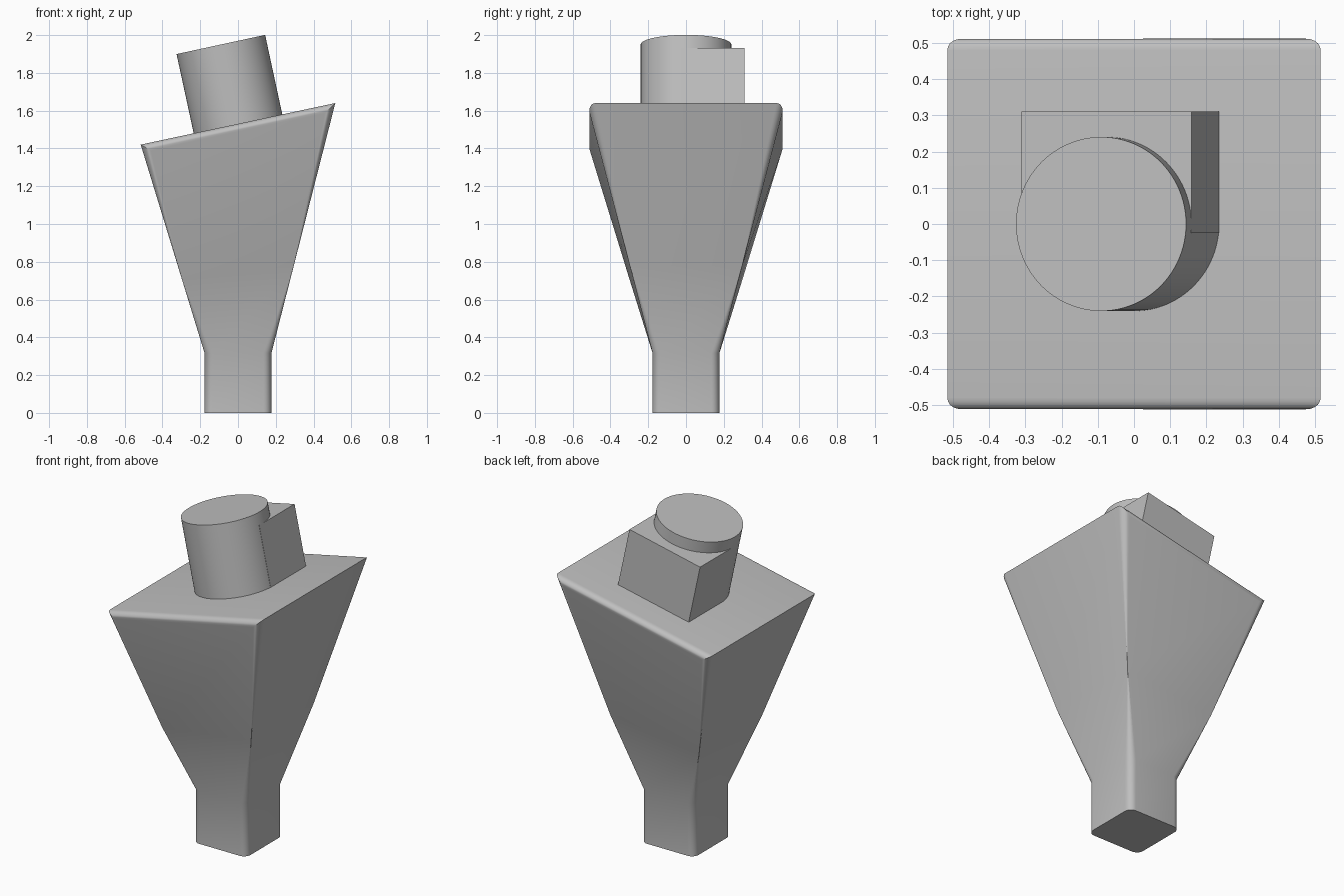
import bpy, bmesh
from math import radians
from mathutils import Matrix, Vector

cube = bpy.data.objects.get("Cube")
if cube:
    bpy.data.objects.remove(cube, do_unlink=True)

grey = bpy.data.materials.new("light_grey")
grey.use_nodes = True
colour = (0.52, 0.52, 0.52, 1)
grey.diffuse_color = colour
grey.node_tree.nodes["Principled BSDF"].inputs["Base Color"].default_value = colour


def finish(name, bm):
    bmesh.ops.recalc_face_normals(bm, faces=bm.faces[:])
    mesh = bpy.data.meshes.new(name)
    bm.to_mesh(mesh)
    bm.free()
    mesh.materials.append(grey)
    obj = bpy.data.objects.new(name, mesh)
    bpy.context.collection.objects.link(obj)
    bpy.ops.object.select_all(action='DESELECT')
    obj.select_set(True)
    bpy.context.view_layer.objects.active = obj
    bpy.ops.object.shade_smooth_by_angle(angle=radians(30))
    return obj


def square(half, z):
    return [Vector((x * half, y * half, z)) for x, y in ((-1, -1), (1, -1), (1, 1), (-1, 1))]


# Neck and flared body with a slanted top
neck = square(0.177, 0.315)
top = [Vector((p.x, p.y, 1.42 if p.x < 0 else 1.64)) for p in square(0.515, 0)]
for p in top:
    p.y *= 1.012
middle = [a.lerp(b, 0.35) for a, b in zip(neck, top)]
bm = bmesh.new()
rings = [[bm.verts.new(p) for p in ring] for ring in (square(0.177, 0), neck, middle, top)]
for low, high in zip(rings, rings[1:]):
    for i in range(4):
        j = (i + 1) % 4
        bm.faces.new((low[i], low[j], high[j], high[i]))
bm.faces.new(rings[0][::-1])
bm.faces.new(rings[-1])

# Round the four corner edges and the front and back top edges
rounded = [bm.edges.get((low[i], high[i]))
           for low, high in zip(rings, rings[1:]) for i in range(4)]
rim = rings[-1]
rounded += [bm.edges.get((rim[0], rim[1])), bm.edges.get((rim[2], rim[3]))]
bmesh.ops.bevel(bm, geom=rounded, offset=0.042, offset_type='OFFSET',
                segments=6, profile=0.5, affect='EDGES', clamp_overlap=False)
finish("flared_body", bm)

# Parts standing square on the slanted top
slant = Matrix.Translation((0, 0, 1.53)) @ Matrix.Rotation(radians(-12.2), 4, 'Y')
sink = 0.02

# Round post
height = 0.43
bm = bmesh.new()
bmesh.ops.create_cone(bm, cap_ends=True, segments=96, radius1=0.24, radius2=0.24,
                      depth=height + sink,
                      matrix=slant @ Matrix.Translation((0, 0, (height - sink) / 2)))
finish("round_post", bm)

# Square block behind the post
height, front, back = 0.36, -0.025, 0.31
bm = bmesh.new()
size = Matrix.Diagonal((0.48, back - front, height + sink, 1))
bmesh.ops.create_cube(bm, size=1, matrix=slant @ Matrix.Translation(
    (0, (front + back) / 2, (height - sink) / 2)) @ size)
finish("back_block", bm)
